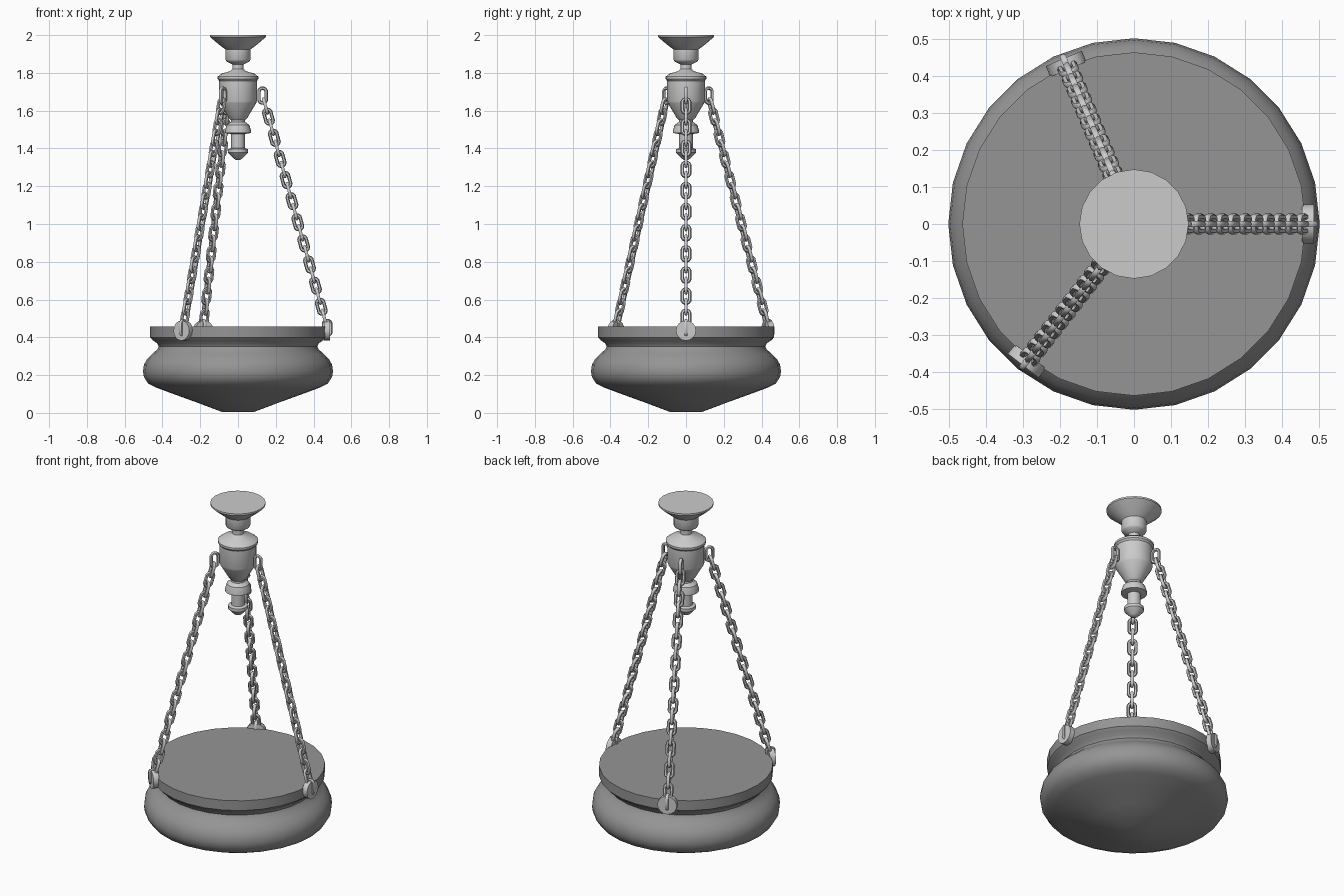
import bpy, bmesh
from math import pi, cos, sin, radians
from mathutils import Vector, Matrix

if "Cube" in bpy.data.objects:
    bpy.data.objects.remove(bpy.data.objects["Cube"])


def finish(bm, name, angle=35, color=None):
    bmesh.ops.recalc_face_normals(bm, faces=bm.faces)
    me = bpy.data.meshes.new(name)
    bm.to_mesh(me)
    bm.free()
    ob = bpy.data.objects.new(name, me)
    bpy.context.collection.objects.link(ob)
    bpy.ops.object.select_all(action='DESELECT')
    ob.select_set(True)
    bpy.context.view_layer.objects.active = ob
    bpy.ops.object.shade_smooth_by_angle(angle=radians(angle))
    if color:
        mat = bpy.data.materials.new(name)
        mat.diffuse_color = (*color, 1)
        mat.use_nodes = True
        mat.node_tree.nodes["Principled BSDF"].inputs["Base Color"].default_value = mat.diffuse_color
        me.materials.append(mat)
    return ob


def lathe(name, profile, sides, angle=35, color=None):
    """Revolve (radius, z) points around z, capping both ends."""
    bm = bmesh.new()
    rings = [[bm.verts.new((r * cos(2 * pi * i / sides), r * sin(2 * pi * i / sides), z))
              for i in range(sides)] for r, z in profile]
    for a, b in zip(rings, rings[1:]):
        for i in range(sides):
            j = (i + 1) % sides
            bm.faces.new((a[i], a[j], b[j], b[i]))
    bm.faces.new(rings[0])
    bm.faces.new(rings[-1])
    return finish(bm, name, angle, color)


def add_link(bm, mat, length=0.098, width=0.058, wire=0.0095, major=12, minor=6):
    """Oval chain link in the local xz plane, long axis z."""
    rad = width / 2 - wire
    half = length / 2 - wire - rad
    rings = []
    for i in range(major):
        t = 2 * pi * (i + 0.5) / major
        d = Vector((cos(t), 0, sin(t)))
        c = d * rad + Vector((0, 0, half if d.z > 0 else -half))
        rings.append([bm.verts.new(mat @ (c + d * wire * cos(2 * pi * k / minor)
                      + Vector((0, wire * sin(2 * pi * k / minor), 0)))) for k in range(minor)])
    for i in range(major):
        a, b = rings[i], rings[(i + 1) % major]
        for k in range(minor):
            m = (k + 1) % minor
            bm.faces.new((a[k], b[k], b[m], a[m]))


# Bowl shade with rim, neck and rounded belly
lathe("bowl", [
    (0.085, 0.005), (0.22, 0.056), (0.35, 0.103), (0.43, 0.133), (0.475, 0.155),
    (0.498, 0.19), (0.503, 0.22), (0.498, 0.255), (0.482, 0.285), (0.455, 0.312),
    (0.428, 0.335), (0.42, 0.352), (0.428, 0.368), (0.452, 0.385), (0.465, 0.4),
    (0.465, 0.457)], 28, 35, (0.3, 0.3, 0.3))

# Turned ceiling mount and finial
lathe("ceiling_stem", [
    (0.012, 1.34), (0.024, 1.347), (0.053, 1.378), (0.053, 1.396), (0.036, 1.402),
    (0.036, 1.476), (0.07, 1.482), (0.07, 1.492), (0.06, 1.525), (0.038, 1.54),
    (0.038, 1.55), (0.05, 1.562), (0.075, 1.605), (0.096, 1.64), (0.1, 1.65),
    (0.1, 1.758), (0.108, 1.768), (0.108, 1.78), (0.085, 1.797), (0.045, 1.808),
    (0.03, 1.82), (0.03, 1.845), (0.06, 1.86), (0.067, 1.87), (0.067, 1.925),
    (0.095, 1.945), (0.148, 1.99), (0.148, 2.0)], 20)

# Three chains with round rim studs
top, bottom, steps = Vector((0.13, 0, 1.68)), Vector((0.472, 0, 0.45)), 22
tilt = Vector((0, 0, 1)).rotation_difference(top - bottom).to_matrix().to_4x4()
for n, deg in enumerate((0, 113, 232), 1):
    around = Matrix.Rotation(radians(deg), 4, 'Z')
    bm = bmesh.new()
    for i in range(steps + 1):
        # end links hang upright, alternate links turn a quarter
        lean = Matrix.Identity(4) if i in (0, steps) else tilt
        add_link(bm, around @ Matrix.Translation(top.lerp(bottom, i / steps)) @ lean
                 @ Matrix.Rotation(pi / 2 * (i % 2), 4, 'Z'))
    finish(bm, f"chain_{n}", 60)

    bm = bmesh.new()
    bmesh.ops.create_cone(bm, cap_ends=True, segments=16, radius1=0.053, radius2=0.053, depth=0.032,
                          matrix=around @ Matrix.Translation((0.471, 0, 0.436))
                          @ Matrix.Rotation(pi / 2, 4, 'Y'))
    finish(bm, f"rim_stud_{n}")
